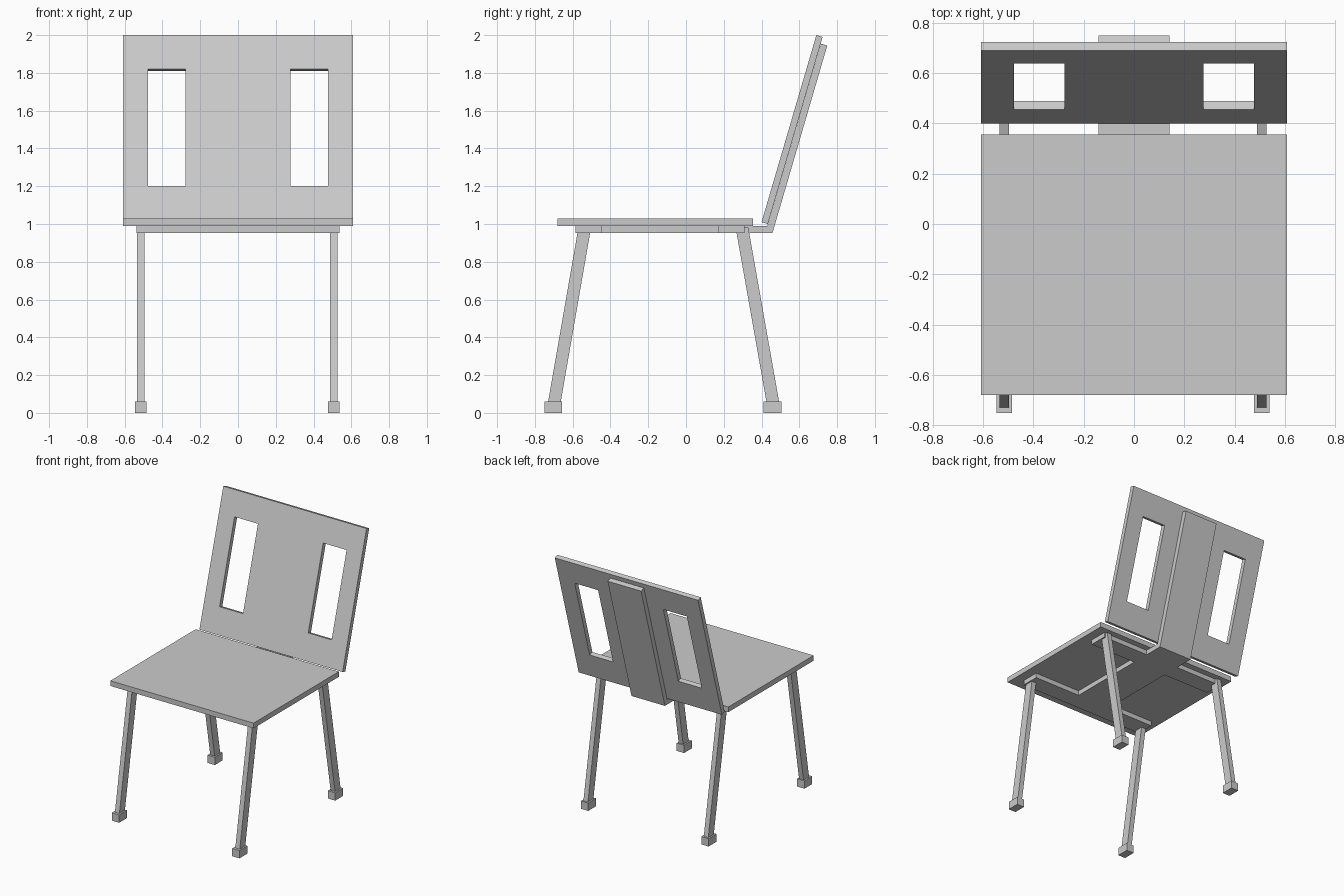
import bpy, bmesh
from mathutils import Vector

if "Cube" in bpy.data.objects:
    bpy.data.objects.remove(bpy.data.objects["Cube"])


def finish(bm, name):
    bmesh.ops.recalc_face_normals(bm, faces=bm.faces)
    mesh = bpy.data.meshes.new(name)
    bm.to_mesh(mesh)
    bm.free()
    obj = bpy.data.objects.new(name, mesh)
    bpy.context.collection.objects.link(obj)
    return obj


def thicken(bm, offset):
    """Extrude every face of a flat sheet along an offset."""
    new = bmesh.ops.extrude_face_region(bm, geom=bm.faces[:], use_keep_orig=True)["geom"]
    verts = [g for g in new if isinstance(g, bmesh.types.BMVert)]
    bmesh.ops.translate(bm, vec=Vector(offset), verts=verts)


def prism(name, points, offset):
    bm = bmesh.new()
    bm.faces.new([bm.verts.new(p) for p in points])
    thicken(bm, offset)
    return finish(bm, name)


def side_prism(name, profile, x0, x1):
    """Extrude a (y, z) profile from x0 to x1."""
    return prism(name, [(x0, y, z) for y, z in profile], (x1 - x0, 0, 0))


def rect(y0, y1, z0, z1):
    return [(y0, z0), (y1, z0), (y1, z1), (y0, z1)]


# Seat board
side_prism("seat", rect(-0.68, 0.355, 0.99, 1.03), -0.608, 0.608)

# I-shaped frame plate under the seat
BAR, SPINE = 0.537, 0.142
half = [(SPINE, 0.43), (SPINE, 0.31), (BAR, 0.31), (BAR, 0.17), (SPINE, 0.17),
        (SPINE, -0.447), (BAR, -0.447), (BAR, -0.585)]
outline = half + [(-x, y) for x, y in reversed(half)]
prism("seat_frame", [(x, y, 0.953) for x, y in outline], (0, 0, 0.036))

# Leaning support strip that rises from the frame behind the backrest
side_prism("back_support", [(0.43, 0.953), (0.458, 0.953), (0.748, 1.945),
                            (0.713, 1.955), (0.43, 0.989)], -SPINE, SPINE)

# Leaning backrest panel with two slots
xs = [-0.608, -0.476, -0.277, 0.277, 0.476, 0.608]
zs = [1.01, 1.2, 1.82, 2.0]
bm = bmesh.new()
grid = [[bm.verts.new((x, 0.40 + (z - 1.01) * 0.293, z)) for x in xs] for z in zs]
for r in range(3):
    for c in range(5):
        if r == 1 and c in (1, 3):
            continue
        bm.faces.new((grid[r][c], grid[r][c + 1], grid[r + 1][c + 1], grid[r + 1][c]))
thicken(bm, (0, 0.033, -0.01))
finish(bm, "backrest")

# Splayed legs with block feet
for side, cx in (("left", -0.515), ("right", 0.507)):
    for end, low, high, foot in (("front", (-0.735, -0.668), (-0.569, -0.502), (-0.75, -0.656)),
                                 ("rear", (0.431, 0.498), (0.262, 0.329), (0.41, 0.506))):
        leg = [(low[0], 0.03), (low[1], 0.03), (high[1], 0.985), (high[0], 0.985)]
        side_prism(f"{end}_{side}_leg", leg, cx - 0.019, cx + 0.019)
        side_prism(f"{end}_{side}_foot", rect(*foot, 0, 0.06), cx - 0.031, cx + 0.031)
